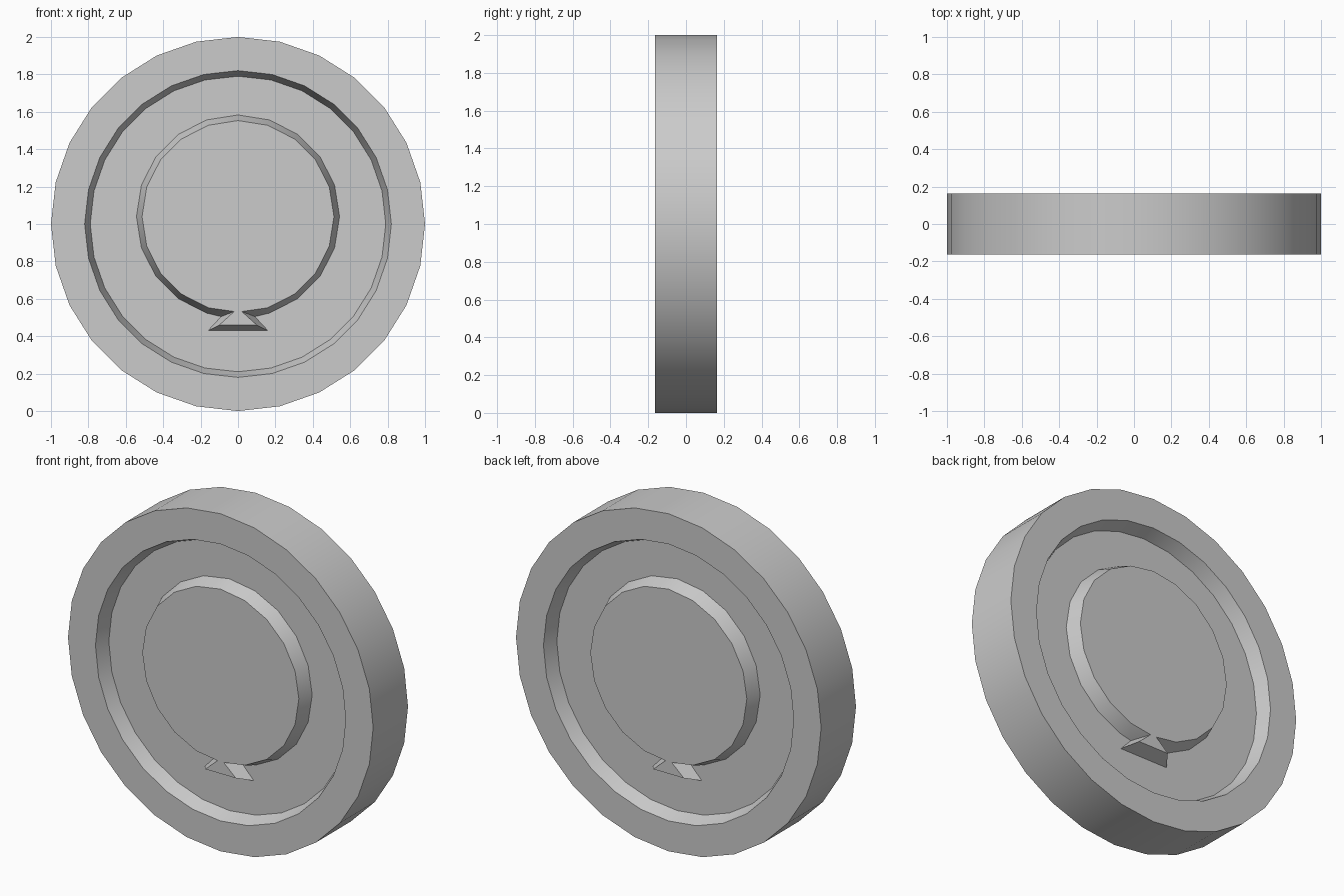
import bpy, bmesh
from math import sin, cos, pi, radians

cube = bpy.data.objects.get("Cube")
if cube:
    bpy.data.objects.remove(cube, do_unlink=True)

HALF = 0.163      # half thickness of the disc
DEPTH = 0.082     # depth of the recess on each face
SIDES = 28

grey = bpy.data.materials.new("light_grey")
grey.use_nodes = True
colour = (0.6, 0.6, 0.6, 1)
grey.diffuse_color = colour
grey.node_tree.nodes["Principled BSDF"].inputs["Base Color"].default_value = colour


def loft(name, rings):
    """Join matching closed rings with quads and cap both ends."""
    bm = bmesh.new()
    loops = [[bm.verts.new(p) for p in ring] for ring in rings]
    for a, b in zip(loops, loops[1:]):
        for i in range(len(a)):
            j = (i + 1) % len(a)
            bm.faces.new((a[i], a[j], b[j], b[i]))
    bm.faces.new(loops[0])
    bm.faces.new(loops[-1])
    bmesh.ops.recalc_face_normals(bm, faces=bm.faces)
    mesh = bpy.data.meshes.new(name)
    bm.to_mesh(mesh)
    bm.free()
    mesh.materials.append(grey)
    obj = bpy.data.objects.new(name, mesh)
    bpy.context.collection.objects.link(obj)
    bpy.ops.object.select_all(action="DESELECT")
    obj.select_set(True)
    bpy.context.view_layer.objects.active = obj
    bpy.ops.object.shade_smooth_by_angle(angle=radians(30))
    return obj


def circle(radius, y):
    return [(radius * sin(2 * pi * k / SIDES), y, 1 + radius * cos(2 * pi * k / SIDES))
            for k in range(SIDES)]


def boss_outline(radius, neck, foot, y):
    """Round outline with a flared foot at the bottom, mirrored in x."""
    arc = [(radius * sin(radians(a)), 1.04 - radius * cos(radians(a)))
           for a in range(18, 180, 18)]
    right = [foot, neck] + arc
    left = [(-x, z) for x, z in reversed(right)]
    return [(x, y, z) for x, z in right + [(0, 1.04 + radius)] + left]


# Disc with a raised rim and a sloped recess on both faces
profile = [(0.79, DEPTH - HALF), (0.82, -HALF), (1, -HALF),
           (1, HALF), (0.82, HALF), (0.79, HALF - DEPTH)]
loft("rimmed_disc", [circle(r, y) for r, y in profile])

# Tapered boss with its flared foot, one on each face
for name, side in (("front_boss", -1), ("back_boss", 1)):
    loft(name, [
        boss_outline(0.543, (0.09, 0.505), (0.16, 0.43), side * (HALF - DEPTH)),
        boss_outline(0.513, (0.02, 0.532), (0.10, 0.46), side * HALF),
    ])
